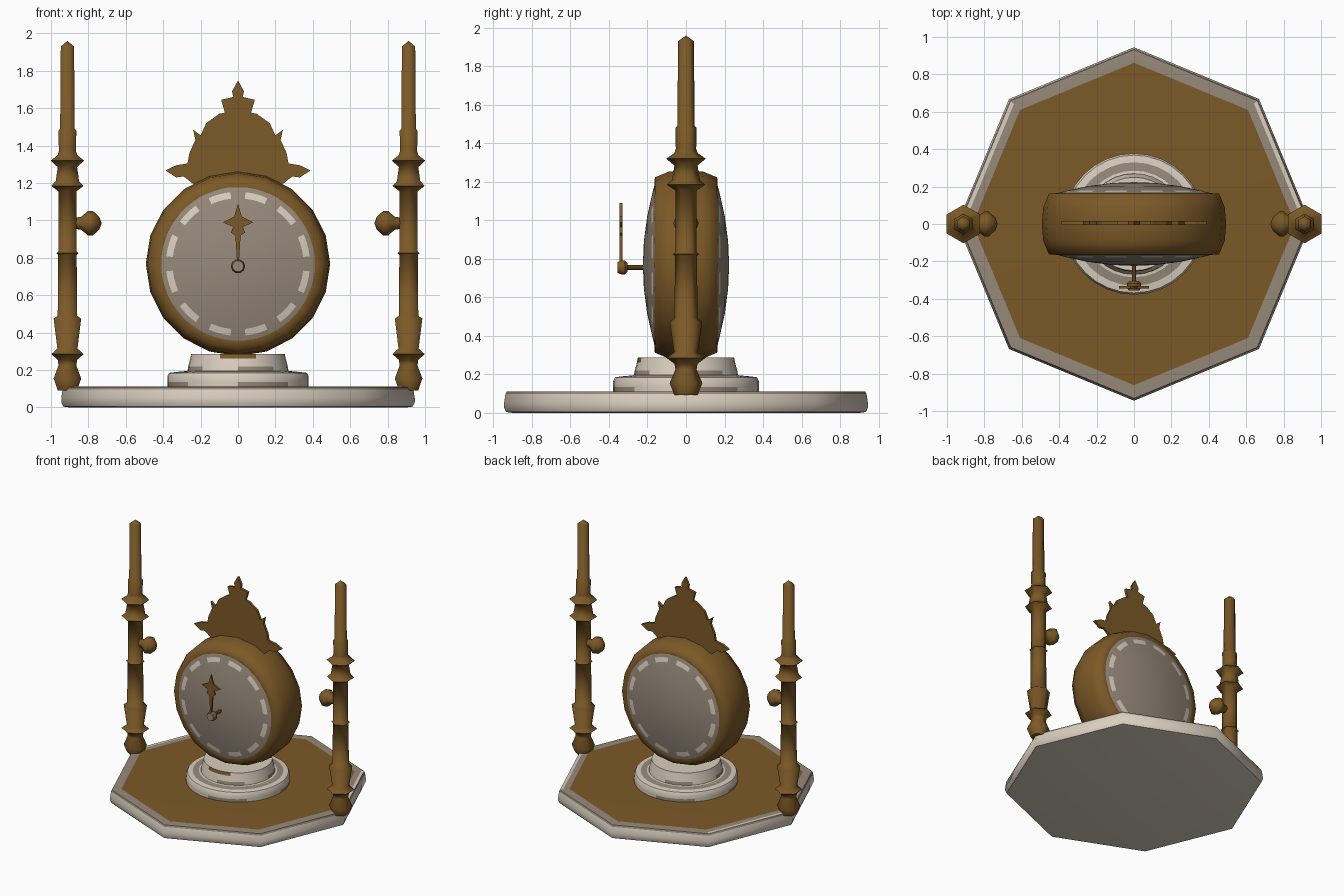
import bpy, bmesh
from math import pi, cos, sin, radians
from mathutils import Matrix, Vector

cube = bpy.data.objects.get("Cube")
if cube:
    bpy.data.objects.remove(cube, do_unlink=True)


def material(name, rgb):
    m = bpy.data.materials.new(name)
    m.use_nodes = True
    m.diffuse_color = (*rgb, 1)
    m.node_tree.nodes["Principled BSDF"].inputs["Base Color"].default_value = (*rgb, 1)
    return m


BROWN, CREAM, TAUPE = range(3)
MATS = [material("bronze brown", (0.2, 0.1, 0.02)),
        material("cream stone", (0.7, 0.62, 0.52)),
        material("taupe", (0.305, 0.25, 0.195))]


def finish(name, bm, angle):
    bmesh.ops.recalc_face_normals(bm, faces=bm.faces[:])
    mesh = bpy.data.meshes.new(name)
    bm.to_mesh(mesh)
    bm.free()
    for m in MATS:
        mesh.materials.append(m)
    obj = bpy.data.objects.new(name, mesh)
    bpy.context.collection.objects.link(obj)
    bpy.ops.object.select_all(action='DESELECT')
    obj.select_set(True)
    bpy.context.view_layer.objects.active = obj
    if angle:
        bpy.ops.object.shade_smooth_by_angle(angle=radians(angle))
    return obj


def lathe(name, profile, sides, colour, matrix=Matrix(), phase=0, angle=35):
    """Spin (radius, height) points about z; colour(segment, side) picks a material."""
    bm = bmesh.new()
    rings = []
    for r, h in profile:
        if r == 0:
            rings.append([bm.verts.new((0, 0, h))] * sides)
        else:
            rings.append([bm.verts.new((r * cos(a), r * sin(a), h)) for a in
                          (phase + 2 * pi * i / sides for i in range(sides))])
    for s, (a, b) in enumerate(zip(rings, rings[1:])):
        for i in range(sides):
            j = (i + 1) % sides
            corners = list(dict.fromkeys((a[i], a[j], b[j], b[i])))
            bm.faces.new(corners).material_index = colour(s, i)
    bm.transform(matrix)
    return finish(name, bm, angle)


def plate(name, half_outline, y, thickness):
    """Flat upright plate from the right half of a symmetric outline."""
    outline = half_outline + [(-x, z) for x, z in reversed(half_outline) if x > 0]
    bm = bmesh.new()
    face = bm.faces.new([bm.verts.new((x, y - thickness / 2, z)) for x, z in outline])
    side = bmesh.ops.extrude_face_region(bm, geom=[face])
    moved = [v for v in side["geom"] if isinstance(v, bmesh.types.BMVert)]
    bmesh.ops.translate(bm, verts=moved, vec=(0, thickness, 0))
    return finish(name, bm, 0)


def solid(index):
    return lambda s, i: index


# Octagonal base: pale sides, worn taupe rim and a brown painted top
def base_colour(s, i):
    if s == 6:
        return CREAM if i in (0, 3) else TAUPE
    return {5: TAUPE, 7: TAUPE, 8: BROWN}.get(s, CREAM)


lathe("base", [(0, 0), (0.9, 0), (0.935, 0.005), (0.945, 0.028), (0.945, 0.05),
               (0.938, 0.097), (0.932, 0.11), (0.908, 0.111), (0.862, 0.112), (0, 0.112)],
      8, base_colour, angle=55)


# Stepped round pedestal with worn patches
def pedestal_colour(s, i):
    if s in (1, 7):
        return TAUPE if i % 8 < 4 else CREAM
    if s == 9 and i in (22, 23, 24, 25):
        return BROWN
    return TAUPE if s == 5 else CREAM


lathe("pedestal", [(0, 0.1), (0.378, 0.1), (0.378, 0.135), (0.378, 0.165), (0.368, 0.185),
                   (0.33, 0.19), (0.285, 0.194), (0.27, 0.196), (0.266, 0.22),
                   (0.255, 0.262), (0.25, 0.287), (0, 0.287)], 32, pedestal_colour)

# Drum case, axis running front to back
CENTRE = Vector((0, 0, 0.768))
drum = Matrix.Translation(CENTRE) @ Matrix.Rotation(pi / 2, 4, 'X')
lathe("drum_case", [(0, -0.155), (0.41, -0.165), (0.455, -0.162), (0.485, -0.09),
                    (0.493, 0), (0.485, 0.09), (0.455, 0.162), (0.41, 0.165), (0, 0.155)],
      20, solid(BROWN), drum, angle=75)


# Domed dials on both sides, with twelve pale dashes
def dial_colour(s, i):
    return CREAM if s == 1 and i % 5 in (1, 2, 3) else TAUPE


for name, turn in (("front_dial", 0), ("back_dial", pi)):
    lathe(name, [(0.413, 0.164), (0.385, 0.172), (0.35, 0.18), (0.25, 0.202),
                 (0.12, 0.219), (0, 0.224)], 60, dial_colour,
          Matrix.Rotation(turn, 4, 'Z') @ drum)

# Pin, hub and hand in front of the dial
hub = Matrix.Translation((0, 0, 0.755)) @ Matrix.Rotation(pi / 2, 4, 'X')
lathe("hand_pin", [(0.012, 0.2), (0.012, 0.31)], 8, solid(BROWN), hub)
lathe("hand_hub", [(0, 0.305), (0.025, 0.305), (0.038, 0.318), (0.038, 0.335),
                   (0.03, 0.355), (0, 0.355)], 10,
      lambda s, i: TAUPE if s == 4 else BROWN, hub)
plate("hand", [(0, 0.77), (0.006, 0.79), (0.014, 0.92), (0.038, 0.935), (0.026, 0.965),
               (0.08, 0.99), (0.02, 1.02), (0, 1.09)], -0.338, 0.014)

# Ornamental crest on top of the case
plate("crest", [(0, 1.15), (0.22, 1.18), (0.29, 1.235), (0.33, 1.23), (0.388, 1.267),
                (0.33, 1.295), (0.27, 1.305), (0.26, 1.36), (0.228, 1.43), (0.24, 1.485),
                (0.2, 1.455), (0.17, 1.52), (0.1, 1.57), (0.07, 1.577), (0.09, 1.645),
                (0.025, 1.66), (0.032, 1.69), (0, 1.748)], 0.005, 0.02)

# Turned posts with inward knobs, mirrored left and right
POST = [(0, 0.092), (0.06, 0.092), (0.085, 0.155), (0.055, 0.225), (0.06, 0.255),
        (0.1, 0.285), (0.062, 0.315), (0.085, 0.475), (0.06, 0.49), (0.057, 0.815),
        (0.068, 0.825), (0.055, 0.835), (0.055, 1.155), (0.1, 1.185), (0.072, 1.21),
        (0.06, 1.285), (0.103, 1.32), (0.06, 1.35), (0.053, 1.37), (0.055, 1.48),
        (0.045, 1.49), (0.041, 1.93), (0, 1.96)]
KNOB = [(0, 0.03), (0.03, 0.045), (0.035, 0.075), (0.066, 0.11), (0.066, 0.135),
        (0.035, 0.17), (0, 0.183)]
for name, side in (("left", 1), ("right", -1)):
    place = Matrix.Translation((0.912 * side, 0, 0))
    lathe(name + "_post", POST, 6, solid(BROWN), place, phase=pi / 2, angle=70)
    inward = place @ Matrix.Translation((0, 0, 0.985)) @ Matrix.Rotation(-side * pi / 2, 4, 'Y')
    lathe(name + "_knob", KNOB, 8, solid(BROWN), inward, angle=50)
